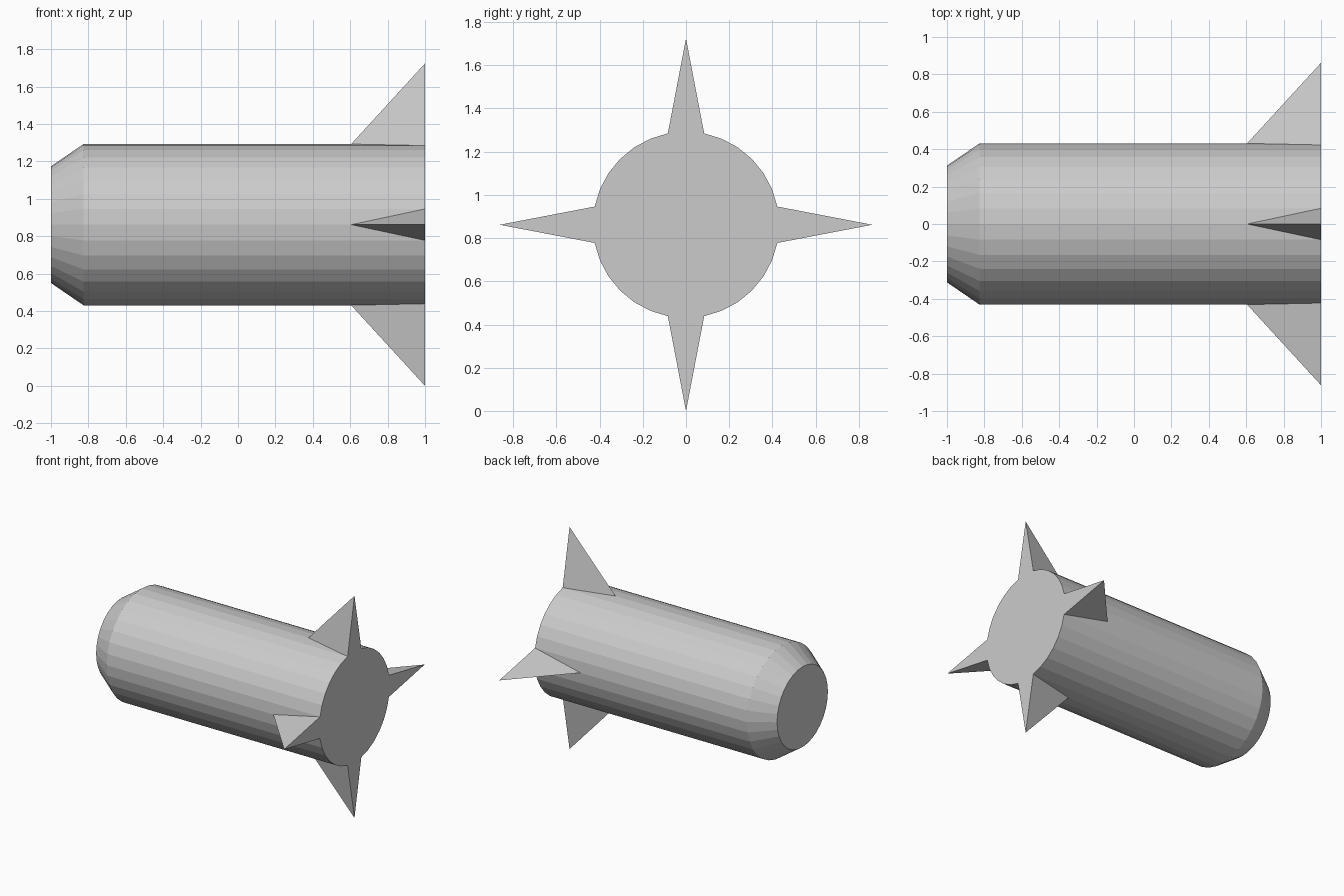
import bpy
import bmesh
from math import sin, cos, tau

if "Cube" in bpy.data.objects:
    bpy.data.objects.remove(bpy.data.objects["Cube"])

SIDES = 32
RADIUS, FIN_TIP = 0.431, 0.862
CENTRE_Z = FIN_TIP
# (x, radius) stations from blunt nose to tail
STATIONS = [(-1.0, 0.312), (-0.826, RADIUS), (0.605, RADIUS), (1.0, RADIUS)]

bm = bmesh.new()


def is_fin(i):
    return i % (SIDES // 4) == 0


# Rings of the body; four tail points are pulled out into fin tips
rings = []
for n, (x, r) in enumerate(STATIONS):
    ring = []
    for i in range(SIDES):
        a = tau * i / SIDES
        rad = FIN_TIP if n == len(STATIONS) - 1 and is_fin(i) else r
        ring.append(bm.verts.new((x, rad * cos(a), CENTRE_Z + rad * sin(a))))
    rings.append(ring)

# Skin, with panels beside each fin split along the fin root
for n in range(len(rings) - 1):
    front, back = rings[n], rings[n + 1]
    for i in range(SIDES):
        j = (i + 1) % SIDES
        a, b, c, d = front[i], front[j], back[j], back[i]
        if n == len(rings) - 2 and is_fin(i):
            bm.faces.new((a, b, c))
            bm.faces.new((a, c, d))
        elif n == len(rings) - 2 and is_fin(j):
            bm.faces.new((a, b, d))
            bm.faces.new((b, c, d))
        else:
            bm.faces.new((a, b, c, d))

# Nose cap, flat tail disc and the tail triangles of the fins
bm.faces.new(rings[0])
tail = rings[-1]
bm.faces.new([v for i, v in enumerate(tail) if not is_fin(i)])
for i in range(0, SIDES, SIDES // 4):
    bm.faces.new((tail[i - 1], tail[i], tail[i + 1]))

bmesh.ops.recalc_face_normals(bm, faces=bm.faces[:])
mesh = bpy.data.meshes.new("finned_body")
bm.to_mesh(mesh)
bm.free()
body = bpy.data.objects.new("finned_body", mesh)
bpy.context.collection.objects.link(body)
